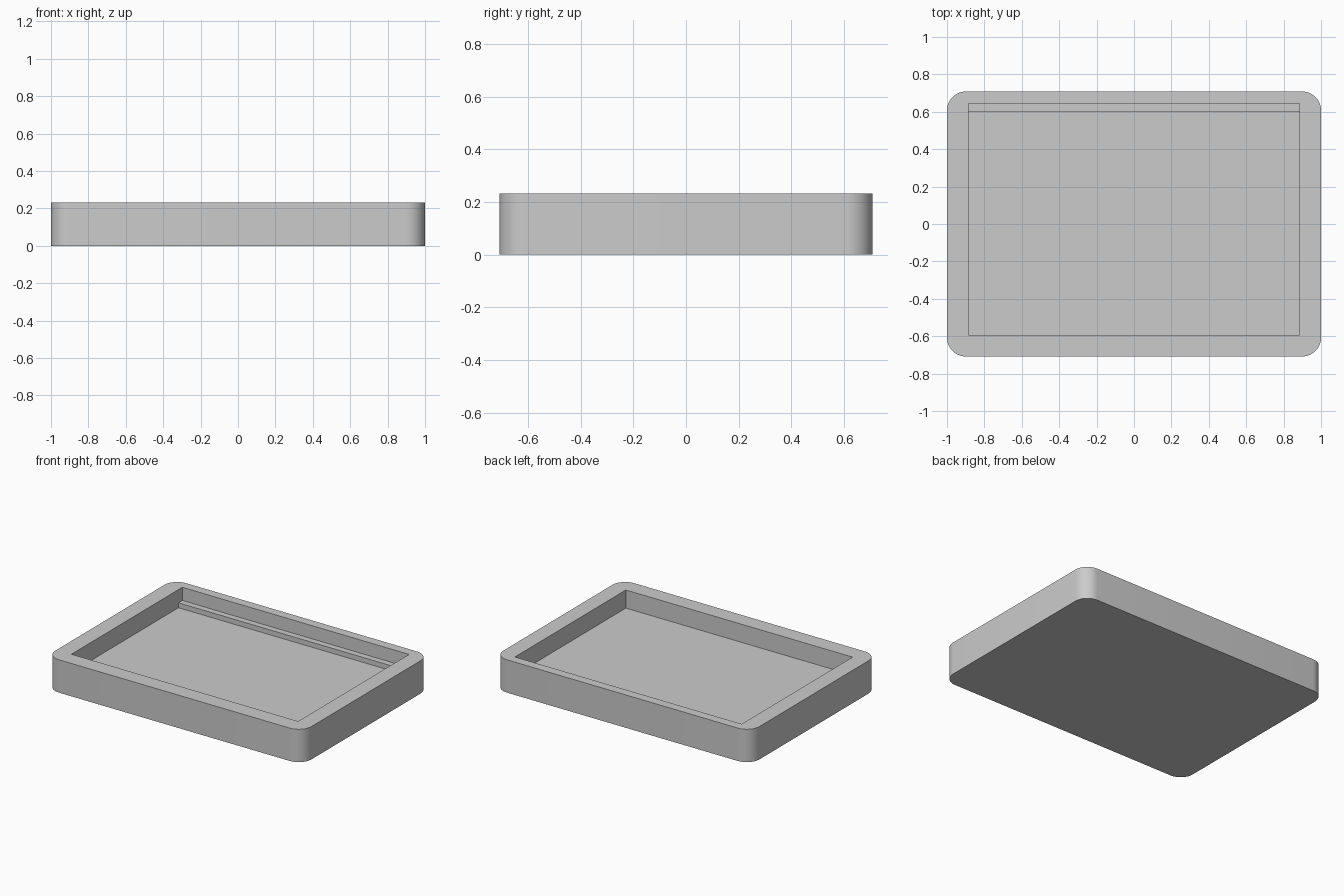
import bpy, bmesh, math

if "Cube" in bpy.data.objects:
    bpy.data.objects.remove(bpy.data.objects["Cube"])

HALF_X, HALF_Y, HEIGHT, RADIUS = 1.0, 0.708, 0.232, 0.1
FLOOR_Z, LEDGE_Z = 0.104, 0.139
INNER_X, INNER_FRONT, LEDGE_Y, INNER_BACK = 0.885, -0.593, 0.60, 0.643

grey = bpy.data.materials.new("plain grey")
grey.diffuse_color = (0.6, 0.6, 0.6, 1)
grey.use_nodes = True
grey.node_tree.nodes["Principled BSDF"].inputs["Base Color"].default_value = grey.diffuse_color


def prism(name, outline, z0, z1):
    """Extrude a flat outline between two heights."""
    bm = bmesh.new()
    base = bm.faces.new([bm.verts.new((x, y, z0)) for x, y in outline])
    top = bmesh.ops.extrude_face_region(bm, geom=[base])["geom"]
    for v in top:
        if isinstance(v, bmesh.types.BMVert):
            v.co.z = z1
    bmesh.ops.recalc_face_normals(bm, faces=bm.faces)
    mesh = bpy.data.meshes.new(name)
    bm.to_mesh(mesh)
    bm.free()
    mesh.materials.append(grey)
    obj = bpy.data.objects.new(name, mesh)
    bpy.context.collection.objects.link(obj)
    return obj


def rounded_rect(hx, hy, r, steps=12):
    points = []
    for i, (sx, sy) in enumerate([(1, 1), (-1, 1), (-1, -1), (1, -1)]):
        for k in range(steps + 1):
            a = math.pi / 2 * (i + k / steps)
            points.append((sx * (hx - r) + r * math.cos(a), sy * (hy - r) + r * math.sin(a)))
    return points


def rect(x, y0, y1):
    return [(-x, y0), (x, y0), (x, y1), (-x, y1)]


# Tray body with rounded vertical corners
tray = prism("tray", rounded_rect(HALF_X, HALF_Y, RADIUS), 0, HEIGHT)

# Stepped pocket: main recess, plus a shallower shelf along the back wall
cutters = [
    prism("shelf_cutter", rect(INNER_X, INNER_FRONT, INNER_BACK), LEDGE_Z, HEIGHT + 0.1),
    prism("recess_cutter", rect(INNER_X, INNER_FRONT, LEDGE_Y), FLOOR_Z, HEIGHT + 0.1),
]
bpy.context.view_layer.objects.active = tray
tray.select_set(True)
for cutter in cutters:
    mod = tray.modifiers.new(cutter.name, "BOOLEAN")
    mod.operation = "DIFFERENCE"
    mod.solver = "EXACT"
    mod.object = cutter
    bpy.ops.object.modifier_apply(modifier=mod.name)
for cutter in cutters:
    bpy.data.objects.remove(cutter)

# Smooth rounded corners, crisp rims
bpy.ops.object.shade_smooth_by_angle(angle=math.radians(30))
